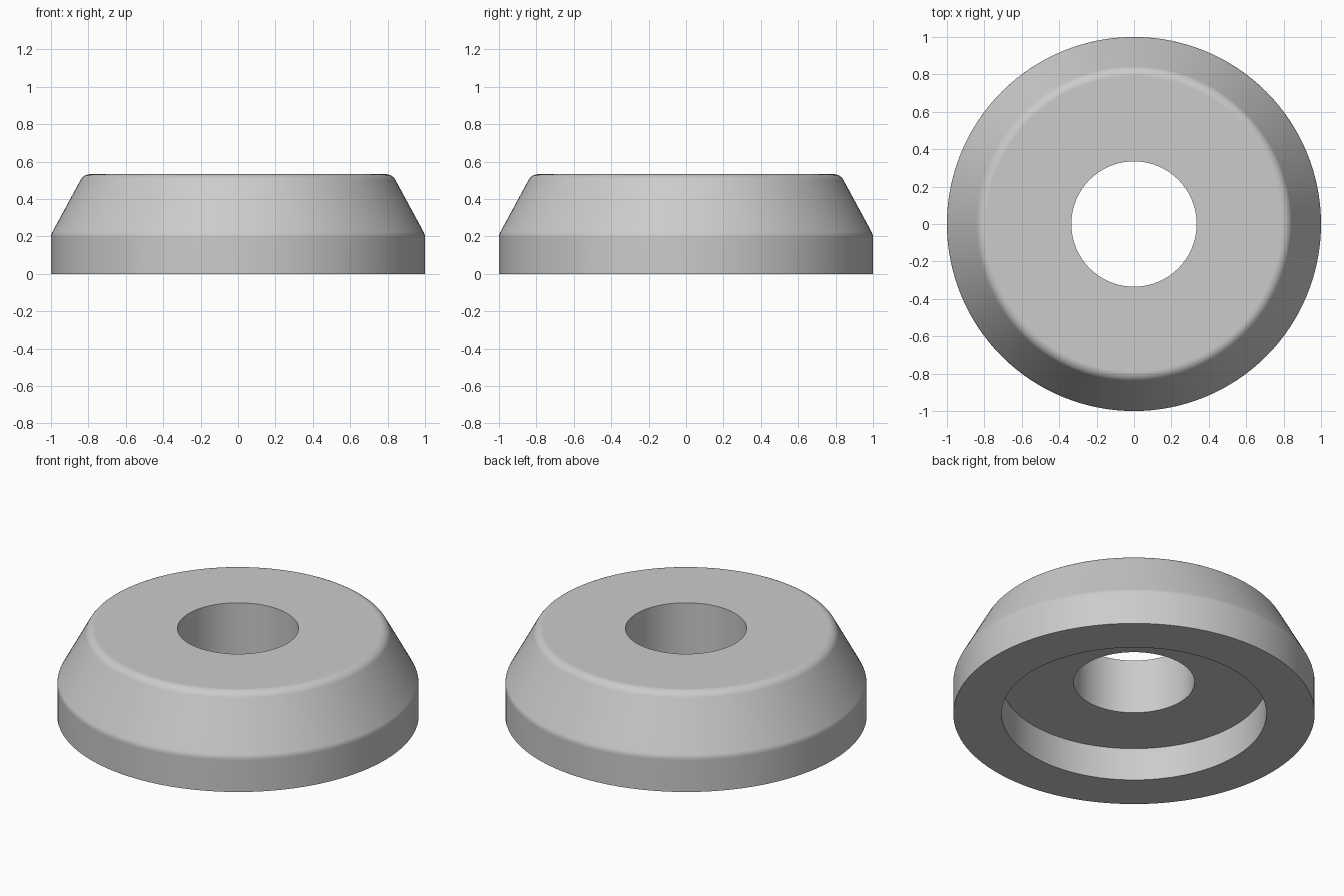
import bpy, bmesh, math
from mathutils import Vector

cube = bpy.data.objects.get("Cube")
if cube:
    bpy.data.objects.remove(cube, do_unlink=True)

SEGMENTS = 128


def fillet(prev, corner, nxt, radius, steps):
    """Points of an arc rounding the corner between two straight edges."""
    p, c, n = Vector(prev), Vector(corner), Vector(nxt)
    a, b = (p - c).normalized(), (n - c).normalized()
    half = a.angle(b) / 2
    centre = c + (a + b).normalized() * (radius / math.sin(half))
    reach = radius / math.tan(half)
    start = (c + a * reach - centre).normalized()
    end = (c + b * reach - centre).normalized()
    return [centre + start.slerp(end, i / steps) * radius for i in range(steps + 1)]


# Half section: wall, slope, top, bore, recess floor, recess wall
outer, shoulder, rim = (1, 0, 0), (1, 0, 0.21), (0.825, 0, 0.533)
bore_top = (0.335, 0, 0.533)
profile = [outer]
profile += fillet(outer, shoulder, rim, 0.06, 4)
profile += fillet(shoulder, rim, bore_top, 0.06, 8)
profile += [bore_top, (0.335, 0, 0.2), (0.733, 0, 0.2), (0.733, 0, 0)]

# Revolve the closed section
bm = bmesh.new()
verts = [bm.verts.new(p) for p in profile]
edges = [bm.edges.new((v, verts[(i + 1) % len(verts)])) for i, v in enumerate(verts)]
bmesh.ops.spin(bm, geom=verts + edges, cent=(0, 0, 0), axis=(0, 0, 1),
               angle=math.tau, steps=SEGMENTS, use_merge=True)
bmesh.ops.remove_doubles(bm, verts=bm.verts, dist=0.0001)
bmesh.ops.recalc_face_normals(bm, faces=bm.faces)
mesh = bpy.data.meshes.new("bevelled_ring")
bm.to_mesh(mesh)
bm.free()

ring = bpy.data.objects.new("bevelled_ring", mesh)
bpy.context.collection.objects.link(ring)

# Plain grey
grey = bpy.data.materials.new("light_grey")
grey.use_nodes = True
colour = (0.6, 0.6, 0.6, 1)
grey.diffuse_color = colour
grey.node_tree.nodes["Principled BSDF"].inputs["Base Color"].default_value = colour
mesh.materials.append(grey)

# Smooth curves, sharp rims
bpy.ops.object.select_all(action="DESELECT")
ring.select_set(True)
bpy.context.view_layer.objects.active = ring
bpy.ops.object.shade_smooth_by_angle(angle=math.radians(30))
# Keep the flat and conical faces clean beside the fillets
weighted = ring.modifiers.new("weighted_normals", "WEIGHTED_NORMAL")
weighted.keep_sharp = True
